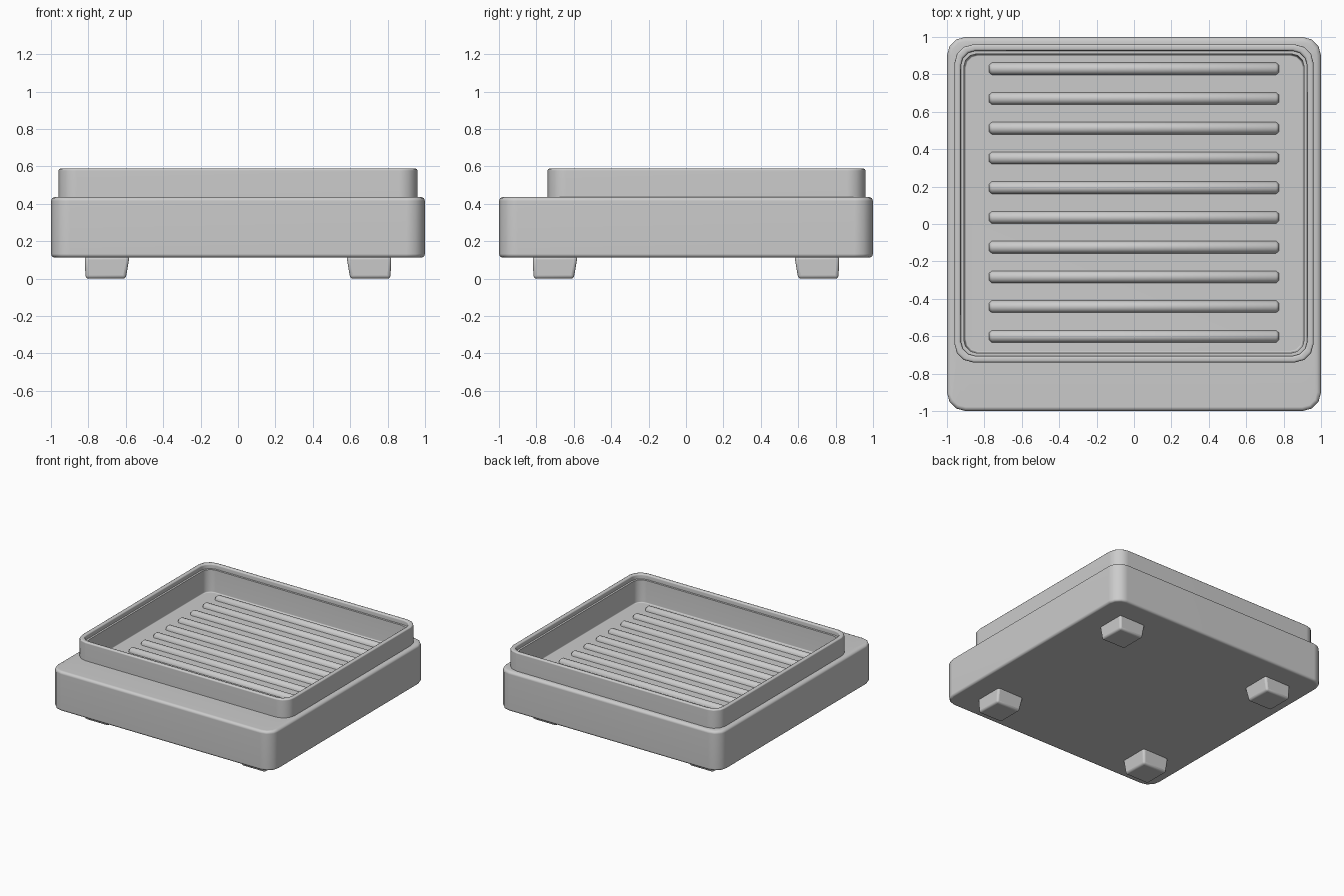
import bpy, bmesh
from math import sin, cos, pi, radians
from mathutils import Vector

if "Cube" in bpy.data.objects:
    bpy.data.objects.remove(bpy.data.objects["Cube"])


def skin(name, loops, smooth=50):
    """Bridge a stack of equal-length loops, cap both ends, make an object."""
    bm = bmesh.new()
    rings = [[bm.verts.new(p) for p in loop] for loop in loops]
    n = len(rings[0])
    for a, b in zip(rings, rings[1:]):
        for i in range(n):
            j = (i + 1) % n
            bm.faces.new((a[i], a[j], b[j], b[i]))
    bm.faces.new(rings[0][::-1])
    bm.faces.new(rings[-1])
    bmesh.ops.recalc_face_normals(bm, faces=bm.faces[:])
    mesh = bpy.data.meshes.new(name)
    bm.to_mesh(mesh)
    bm.free()
    ob = bpy.data.objects.new(name, mesh)
    bpy.context.collection.objects.link(ob)
    bpy.ops.object.select_all(action='DESELECT')
    ob.select_set(True)
    bpy.context.view_layer.objects.active = ob
    bpy.ops.object.shade_smooth_by_angle(angle=radians(smooth))
    return ob


def rounded_rect(hx, y0, y1, r, z, seg=3):
    pts = []
    for k, (cx, cy) in enumerate([(hx - r, y1 - r), (r - hx, y1 - r),
                                  (r - hx, y0 + r), (hx - r, y0 + r)]):
        for i in range(seg + 1):
            a = pi / 2 * (k + i / seg)
            pts.append(Vector((cx + r * cos(a), cy + r * sin(a), z)))
    return pts


# Body: outer base wall, shoulder, raised rim, inner lip, recessed floor
def base(inset, z):
    return rounded_rect(1 - inset, -1 + inset, 1 - inset, 0.1 - inset, z)


def rim(inset, z):
    return rounded_rect(0.96 - inset, -0.74 + inset, 0.96 - inset, 0.1 - inset * 0.6, z)


loops = [base(0.02, 0.112), base(0.006, 0.118), base(0, 0.132),
         base(0, 0.415), base(0.006, 0.43), base(0.022, 0.437),
         rim(0, 0.437), rim(0, 0.578), rim(0.003, 0.585), rim(0.01, 0.588),
         rim(0.024, 0.588), rim(0.031, 0.585), rim(0.034, 0.578),
         rim(0.034, 0.55), rim(0.05, 0.55), rim(0.054, 0.375), rim(0.062, 0.367)]
body = skin("tray_body", loops)
wn = body.modifiers.new("even_shading", 'WEIGHTED_NORMAL')
wn.keep_sharp = True

# Ribs: ten half-round bars across the tray floor
for k in range(10):
    yc = 0.83 - 0.159 * k
    stations = []
    for x, s in [(-0.775, 0.6), (-0.76, 1), (0.76, 1), (0.775, 0.6)]:
        stations.append([Vector((x, yc + 0.033 * s * cos(pi * i / 8),
                                 0.364 + 0.035 * s * sin(pi * i / 8)))
                         for i in range(9)])
    skin(f"floor_rib_{k + 1}", stations)

# Feet: blocks with upright outer sides and sloping inner sides
for sx in (-1, 1):
    for sy in (-1, 1):
        foot_loops = []
        for inner, outer, z in [(0.60, 0.815, 0.004), (0.58, 0.82, 0.118)]:
            foot_loops.append([Vector((sx * a, sy * b, z if z > 0.01 else 0))
                               for a, b in [(inner, inner), (outer, inner),
                                            (outer, outer), (inner, outer)]])
        name = ("front" if sy < 0 else "back") + ("_left" if sx < 0 else "_right") + "_foot"
        foot = skin(name, foot_loops, 40)
        bev = foot.modifiers.new("soft_edges", 'BEVEL')
        bev.width = 0.016
        bev.segments = 3
